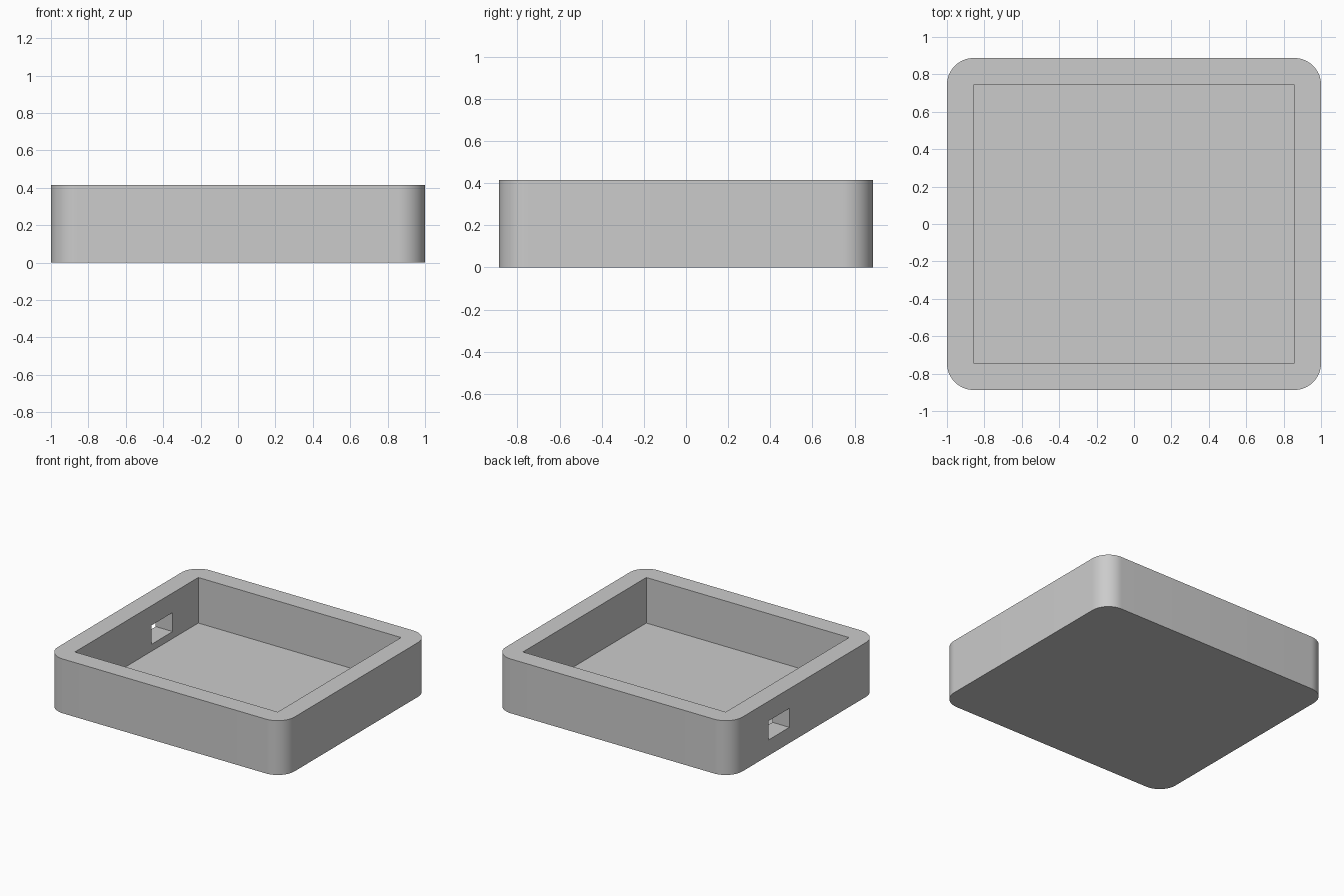
import bpy, bmesh, math
from mathutils import Vector

if "Cube" in bpy.data.objects:
    bpy.data.objects.remove(bpy.data.objects["Cube"])

WIDTH, DEPTH, HEIGHT = 2.0, 1.775, 0.415
WALL, FLOOR = 0.143, 0.067

grey = bpy.data.materials.new("plain_grey")
grey.use_nodes = True
grey.diffuse_color = (0.6, 0.6, 0.6, 1)
grey.node_tree.nodes["Principled BSDF"].inputs["Base Color"].default_value = grey.diffuse_color


def box(name, low, high, radius=0.0):
    """Box between two corners, with optional rounded upright edges."""
    low, high = Vector(low), Vector(high)
    bm = bmesh.new()
    bmesh.ops.create_cube(bm, size=1)
    for v in bm.verts:
        v.co = (low + high) / 2 + v.co * (high - low)
    if radius:
        upright = [e for e in bm.edges
                   if abs(e.verts[0].co.z - e.verts[1].co.z) > 0.01]
        bmesh.ops.bevel(bm, geom=upright, offset=radius, segments=16,
                        profile=0.5, affect='EDGES')
    mesh = bpy.data.meshes.new(name)
    bm.to_mesh(mesh)
    bm.free()
    mesh.materials.append(grey)
    obj = bpy.data.objects.new(name, mesh)
    bpy.context.collection.objects.link(obj)
    return obj


# Tray body with rounded corners
tray = box("tray", (-WIDTH / 2, -DEPTH / 2, 0), (WIDTH / 2, DEPTH / 2, HEIGHT), WALL)

# Square-cornered cavity and the small port through one side wall
inner_x, inner_y = WIDTH / 2 - WALL, DEPTH / 2 - WALL
cutters = [
    box("cavity_cutter", (-inner_x, -inner_y, FLOOR), (inner_x, inner_y, HEIGHT + 0.2)),
    box("port_cutter", (-1.1, 0.18, 0.12), (-0.7, 0.435, 0.265)),
]

bpy.ops.object.select_all(action='DESELECT')
bpy.context.view_layer.objects.active = tray
tray.select_set(True)
for cutter in cutters:
    cutter.hide_render = True
    cut = tray.modifiers.new(cutter.name, 'BOOLEAN')
    cut.operation = 'DIFFERENCE'
    cut.solver = 'EXACT'
    cut.object = cutter
    bpy.ops.object.modifier_apply(modifier=cut.name)
    bpy.data.objects.remove(cutter)

# Smooth rounded corners, crisp rims
bpy.ops.object.shade_smooth_by_angle(angle=math.radians(30))
